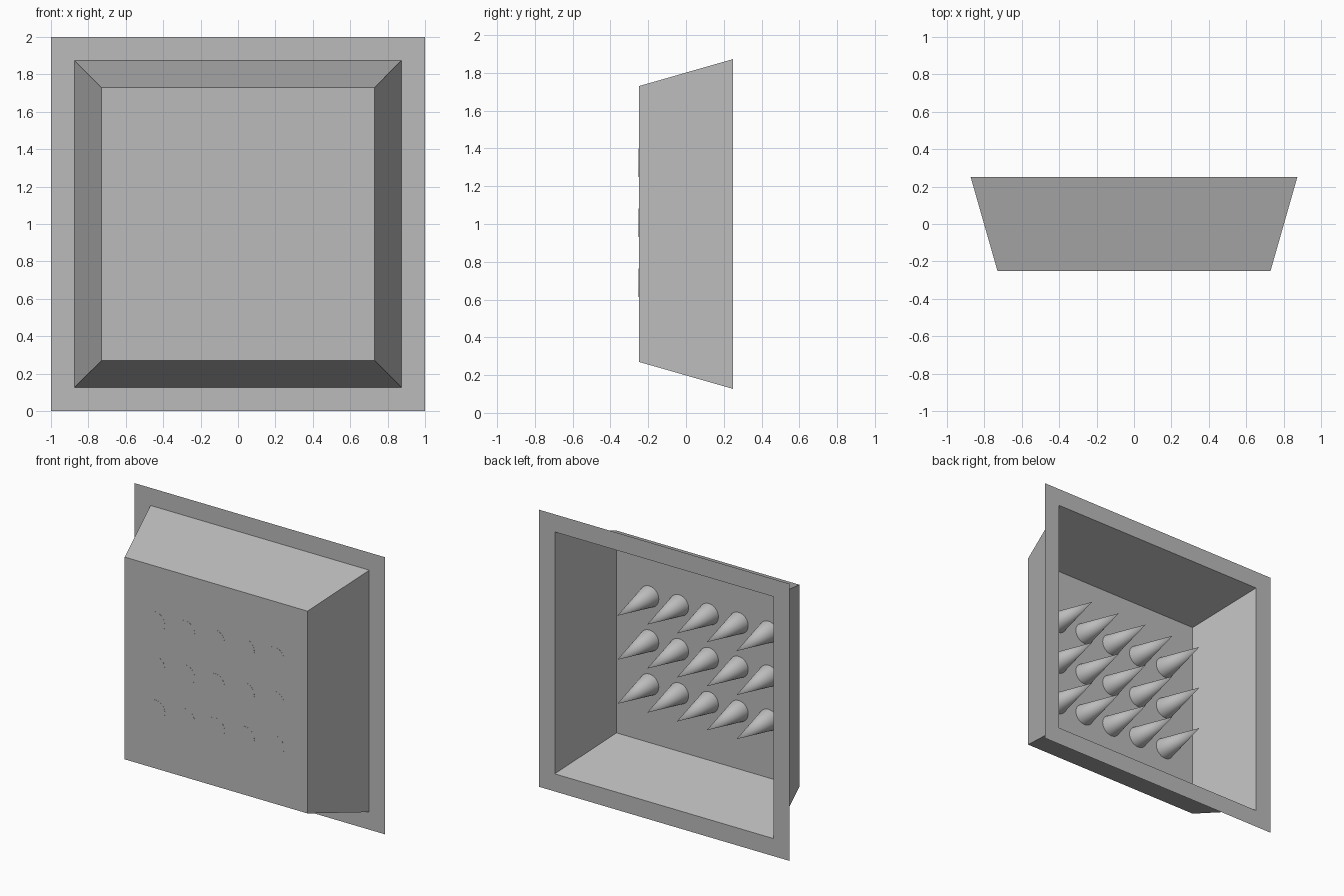
import bpy
import bmesh
import math

if "Cube" in bpy.data.objects:
    bpy.data.objects.remove(bpy.data.objects["Cube"])

grey = bpy.data.materials.new("plain grey")
grey.diffuse_color = (0.5, 0.5, 0.5, 1.0)
grey.use_nodes = True
grey.node_tree.nodes["Principled BSDF"].inputs["Base Color"].default_value = grey.diffuse_color

FRONT_Y, BACK_Y, MID_Z = -0.25, 0.25, 1.0


def finish(bm, name):
    mesh = bpy.data.meshes.new(name)
    bm.to_mesh(mesh)
    bm.free()
    mesh.materials.append(grey)
    obj = bpy.data.objects.new(name, mesh)
    bpy.context.collection.objects.link(obj)
    return obj


def square_ring(bm, half, y):
    corners = ((-1, -1), (1, -1), (1, 1), (-1, 1))
    return [bm.verts.new((sx * half, y, MID_Z + sz * half)) for sx, sz in corners]


# Sheet tray: closed front panel, flared walls, flat flange around the open back
bm = bmesh.new()
rings = [square_ring(bm, 0.73, FRONT_Y),
         square_ring(bm, 0.873, BACK_Y),
         square_ring(bm, 1.0, BACK_Y)]
bm.faces.new(rings[0])
for inner, outer in zip(rings, rings[1:]):
    for i in range(4):
        j = (i + 1) % 4
        bm.faces.new((inner[j], inner[i], outer[i], outer[j]))
finish(bm, "flanged_tray")

# Spikes: 3 rows of 5 on the inside of the panel, pointing out of the open back
SPIKE_LENGTH = 0.366
for row in range(3):
    for col in range(5):
        bm = bmesh.new()
        bmesh.ops.create_cone(bm, cap_ends=True, segments=32, radius1=0.076,
                              radius2=0.0, depth=SPIKE_LENGTH)
        bmesh.ops.remove_doubles(bm, verts=bm.verts, dist=1e-5)
        for face in bm.faces:
            face.smooth = len(face.verts) == 3
        for edge in bm.edges:
            if any(len(f.verts) > 3 for f in edge.link_faces):
                edge.smooth = False
        spike = finish(bm, f"spike_{row + 1}_{col + 1}")
        spike.rotation_euler.x = -math.pi / 2
        spike.location = (-0.008 + (col - 2) * 0.238,
                          FRONT_Y - 0.001 + SPIKE_LENGTH / 2,
                          1.007 + (row - 1) * 0.318)
